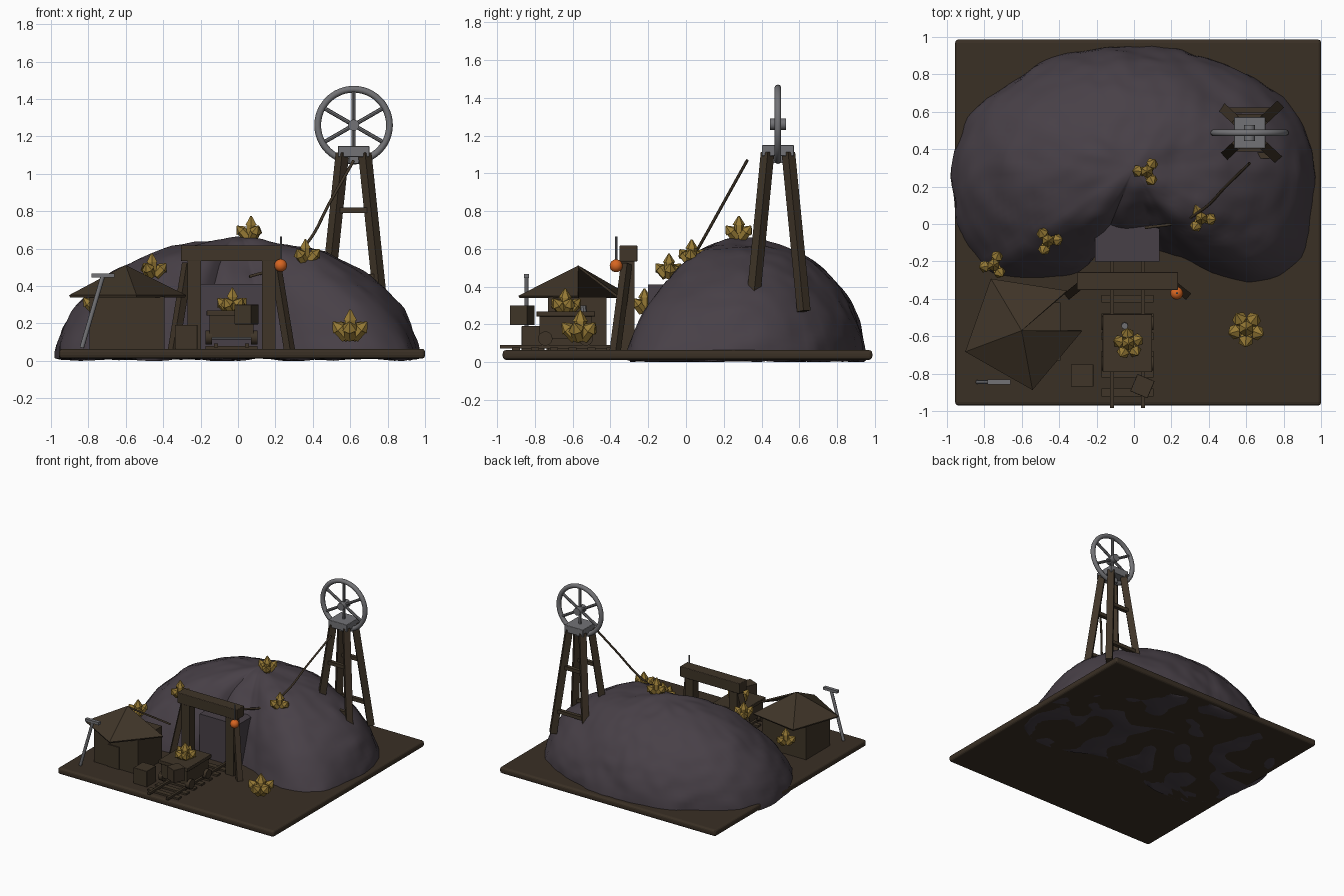
import bpy, bmesh, math
from mathutils import Vector, Matrix, noise

if "Cube" in bpy.data.objects:
    bpy.data.objects.remove(bpy.data.objects["Cube"])


def material(name, r, g, b):
    m = bpy.data.materials.new(name)
    m.use_nodes = True
    m.diffuse_color = (r, g, b, 1)
    m.node_tree.nodes["Principled BSDF"].inputs["Base Color"].default_value = (r, g, b, 1)
    return m


GROUND = material("ground brown", 0.042, 0.029, 0.018)
WOOD = material("dark wood", 0.050, 0.035, 0.021)
ROCK = material("purple rock", 0.064, 0.051, 0.063)
METAL = material("grey metal", 0.17, 0.17, 0.18)
GOLD = material("gold", 0.30, 0.19, 0.035)
GLOW = material("lantern orange", 0.68, 0.13, 0.015)


def finish(name, bm, mat, smooth=None, bevel=0):
    bmesh.ops.recalc_face_normals(bm, faces=bm.faces)
    mesh = bpy.data.meshes.new(name)
    bm.to_mesh(mesh)
    bm.free()
    ob = bpy.data.objects.new(name, mesh)
    bpy.context.scene.collection.objects.link(ob)
    mesh.materials.append(mat)
    if bevel:
        mod = ob.modifiers.new("bevel", "BEVEL")
        mod.width, mod.segments = bevel, 3
    if smooth:
        bpy.ops.object.select_all(action="DESELECT")
        ob.select_set(True)
        bpy.context.view_layer.objects.active = ob
        bpy.ops.object.shade_smooth_by_angle(angle=math.radians(smooth))
    return ob


def box(name, center, size, mat, turn=0, bevel=0):
    bm = bmesh.new()
    bmesh.ops.create_cube(bm, size=1, matrix=Matrix.LocRotScale(
        Vector(center), Matrix.Rotation(turn, 3, "Z"), Vector(size)))
    return finish(name, bm, mat, bevel=bevel)


def between(bm, a, b, r, sides, r2=None):
    """Add a prism or cone from point a to point b."""
    a, b = Vector(a), Vector(b)
    rot = (b - a).to_track_quat("Z", "Y").to_matrix().to_4x4()
    if sides == 4:
        rot = rot @ Matrix.Rotation(math.pi / 4, 4, "Z")
    bmesh.ops.create_cone(bm, cap_ends=True, segments=sides, radius1=r,
                          radius2=r if r2 is None else r2, depth=(b - a).length,
                          matrix=Matrix.Translation((a + b) / 2) @ rot)


def rod(name, a, b, r, mat, sides=12):
    bm = bmesh.new()
    between(bm, a, b, r, sides)
    return finish(name, bm, mat, smooth=40 if sides > 6 else None)


# Ground slab
box("ground_slab", (0.022, 0.008, 0.038), (1.957, 1.957, 0.052), GROUND, bevel=0.018)

# Rock mound: kidney outline swept up to a dome, with a rough underside
CX, CY, TOP = 0.0, 0.3, 0.655
OUTLINE = [(0, .95), (.3, .91), (.55, .82), (.8, .67), (.92, .5), (.97, .25), (.95, 0),
           (.9, -.2), (.75, -.31), (.6, -.32), (.4, -.27), (.28, -.2), (.14, -.16),
           (-.2, -.16), (-.27, -.25), (-.4, -.29), (-.6, -.31), (-.8, -.27), (-.9, -.12),
           (-.96, .05), (-.98, .2), (-.96, .4), (-.88, .57), (-.7, .74), (-.5, .86), (-.25, .93)]
polar = sorted((math.atan2(y - CY, x - CX), math.hypot(x - CX, y - CY)) for x, y in OUTLINE)
polar = [(polar[-1][0] - math.tau, polar[-1][1])] + polar + [(polar[0][0] + math.tau, polar[0][1])]


def reach(t):
    for (a, r), (b, s) in zip(polar, polar[1:]):
        if a <= t <= b:
            return r + (s - r) * (t - a) / (b - a)


N, RINGS = 128, 36
bm = bmesh.new()
rings = []
for k in range(RINGS + 9):
    ring = []
    for j in range(N):
        t = -math.pi + math.tau * j / N
        if k < RINGS:
            f = math.sin(math.pi / 2 * (k + 0.3) / (RINGS - 0.7))
            f = min(f, 1)
            z = TOP * (1 - f * f) ** (0.5 + 0.35 * max(0, -math.sin(t)))
            p = Vector((CX + f * reach(t) * math.cos(t), CY + f * reach(t) * math.sin(t), z))
            n = noise.noise(p * 4) * 0.022 + noise.noise(p * 11) * 0.011
            p += Vector((math.cos(t) * f, math.sin(t) * f, 1 - f * f)) * n
            p.z = max(p.z, 0.012)
        else:
            f = 0.98 * (1 - (k - RINGS) / 9)
            p = Vector((CX + f * reach(t) * math.cos(t), CY + f * reach(t) * math.sin(t), 0))
            p.z = max(0, 0.014 + 0.03 * noise.noise(p * 5))
        ring.append(bm.verts.new(p))
    rings.append(ring)
for a, b in zip(rings, rings[1:]):
    for j in range(N):
        bm.faces.new((a[j], a[(j + 1) % N], b[(j + 1) % N], b[j]))
bm.faces.new(rings[0])
bm.faces.new(rings[-1])
finish("rock_mound", bm, ROCK, smooth=50)

# Mine entrance block and its timber frame
FX = -0.035
box("tunnel_block", (FX, -0.07, 0.23), (0.345, 0.26, 0.36), ROCK)
box("portal_beam", (FX, -0.305, 0.575), (0.54, 0.095, 0.085), WOOD, bevel=0.005)
for s, side in ((-1, "right"), (1, "left")):
    box("portal_post_" + side, (FX + s * 0.2, -0.31, 0.3), (0.072, 0.072, 0.48), WOOD)
    rod("portal_brace_" + side, (FX + s * 0.31, -0.375, 0.06),
        (FX + s * 0.235, -0.315, 0.52), 0.03, WOOD, 4)

# Lantern on its hook
bm = bmesh.new()
bmesh.ops.create_uvsphere(bm, u_segments=20, v_segments=12, radius=0.034,
                          matrix=Matrix.Translation((0.228, -0.37, 0.51)))
finish("lantern", bm, GLOW, smooth=60)
rod("lantern_hook", (0.23, -0.37, 0.53), (0.23, -0.37, 0.665), 0.006, METAL, 8)

# Headframe tower
HX, HY = 0.618, 0.487
for sx in (-1, 1):
    for sy in (-1, 1):
        rod("tower_leg", (HX + sx * 0.148, HY + sy * 0.137, 0.27),
            (HX + sx * 0.06, HY + sy * 0.055, 1.11), 0.036, WOOD, 4)
for z in (0.45, 0.805):
    for sy in (-1, 1):
        off = 0.055 + (1.11 - z) * 0.1
        box("tower_crossbar", (HX, HY + sy * off, z), (2 * off + 0.01, 0.03, 0.028), WOOD)
box("tower_cap", (HX, HY, 1.12), (0.168, 0.168, 0.058), METAL, bevel=0.004)
box("cap_bracket", (HX, HY, 1.08), (0.05, 0.06, 0.05), METAL)

# Winding wheel with six spokes
WZ = 1.26
bm = bmesh.new()
rim = []
for i in range(48):
    a = math.tau * i / 48
    rim.append([bm.verts.new((HX + math.cos(a) * (0.192 + 0.018 * math.cos(b)),
                              HY + 0.018 * math.sin(b),
                              WZ + math.sin(a) * (0.192 + 0.018 * math.cos(b))))
                for b in (math.tau * j / 10 for j in range(10))])
for i in range(48):
    a, b = rim[i], rim[(i + 1) % 48]
    for j in range(10):
        bm.faces.new((a[j], a[(j + 1) % 10], b[(j + 1) % 10], b[j]))
for i in range(6):
    a = math.pi / 2 + math.tau * i / 6
    between(bm, (HX, HY, WZ), (HX + 0.19 * math.cos(a), HY, WZ + 0.19 * math.sin(a)), 0.011, 8)
between(bm, (HX, HY - 0.043, WZ), (HX, HY + 0.043, WZ), 0.03, 16)
finish("winding_wheel", bm, METAL, smooth=40)

# Hauling rope
curve = bpy.data.curves.new("rope", "CURVE")
curve.dimensions, curve.bevel_depth, curve.bevel_resolution = "3D", 0.008, 2
path = [(.618, .325, 1.07), (.49, .2, .845), (.37, .08, .63), (.24, .01, .51), (.06, -.02, .45)]
spline = curve.splines.new("BEZIER")
spline.bezier_points.add(len(path) - 1)
for bp, co in zip(spline.bezier_points, path):
    bp.co = co
    bp.handle_left_type = bp.handle_right_type = "AUTO"
rope = bpy.data.objects.new("rope", curve)
curve.materials.append(WOOD)
bpy.context.scene.collection.objects.link(rope)

# Track
for x in (FX - 0.083, FX + 0.083):
    box("rail", (x, -0.585, 0.082), (0.02, 0.8, 0.02), WOOD)
for i in range(7):
    box("sleeper", (FX, -0.9 + i * 0.1, 0.069), (0.28, 0.042, 0.018), WOOD)

# Ore cart
box("cart_body", (FX, -0.637, 0.19), (0.235, 0.28, 0.13), WOOD)
box("cart_rim", (FX, -0.637, 0.255), (0.265, 0.31, 0.028), WOOD, bevel=0.004)
for y in (-0.745, -0.53):
    rod("cart_axle", (FX - 0.11, y, 0.125), (FX + 0.11, y, 0.125), 0.012, METAL, 8)
    for s in (-1, 1):
        rod("cart_wheel", (FX + s * 0.105, y, 0.125), (FX + s * 0.14, y, 0.125), 0.038, WOOD, 16)
rod("cart_tool", (-0.05, -0.54, 0.22), (-0.05, -0.545, 0.3), 0.018, METAL, 8)


# Gold crystal clusters: one upright crystal ringed by leaning ones
def cluster(x, y, z, size, count, turn):
    bm = bmesh.new()
    base = Vector((x, y, z))
    dirs = [(Vector((0, 0, 1)), 0.12, 0)]
    for i in range(count):
        a = turn + math.tau * i / count
        out = Vector((math.cos(a), math.sin(a), 0))
        dirs.append(((out * 0.75 + Vector((0, 0, 0.8))).normalized(), 0.09, out * 0.015))
    for d, length, shift in dirs:
        start = base + (shift * size if shift else Vector())
        mid = start + d * length * 0.6 * size
        between(bm, start, mid, 0.027 * size, 6)
        between(bm, mid, start + d * length * size, 0.034 * size, 6, 0.004 * size)
    finish("gold_crystals", bm, GOLD)


for spot in [(.07, .28, .655, 1, 3, 1.0), (.36, .03, .53, 1, 3, 2.0), (-.46, -.09, .455, 1, 3, 0.1),
             (-.75, -.22, .27, 1, 3, 1.2), (-.03, -.64, .265, 1.05, 5, 0.4),
             (.6, -.56, .125, 1.25, 5, 0.9)]:
    cluster(*spot)

# Hut with an open-segment pointed roof
box("hut_walls", (-0.593, -0.575, 0.2), (0.4, 0.31, 0.29), WOOD)
box("hut_door", (-0.613, -0.732, 0.15), (0.105, 0.012, 0.19), WOOD)
bm = bmesh.new()
apex = bm.verts.new((-0.6, -0.57, 0.505))
eave = [bm.verts.new((-0.6 + 0.32 * math.cos(a), -0.57 + 0.32 * math.sin(a), 0.345))
        for a in (math.radians(41 + 79.75 * i) for i in range(5))]
for a, b in zip(eave, eave[1:]):
    bm.faces.new((apex, a, b))
roof = finish("hut_roof", bm, WOOD)
solid = roof.modifiers.new("thickness", "SOLIDIFY")
solid.thickness, solid.offset = 0.014, 0

# Pickaxe leaning by the hut
rod("pick_handle", (-0.835, -0.845, 0.07), (-0.722, -0.845, 0.455), 0.012, METAL, 10)
box("pick_head", (-0.722, -0.845, 0.457), (0.125, 0.028, 0.022), METAL)

# Crates
box("ground_crate", (-0.277, -0.81, 0.127), (0.12, 0.12, 0.13), WOOD, bevel=0.003)
box("small_crate", (0.045, -0.867, 0.248), (0.1, 0.1, 0.105), WOOD, turn=-0.4, bevel=0.003)
